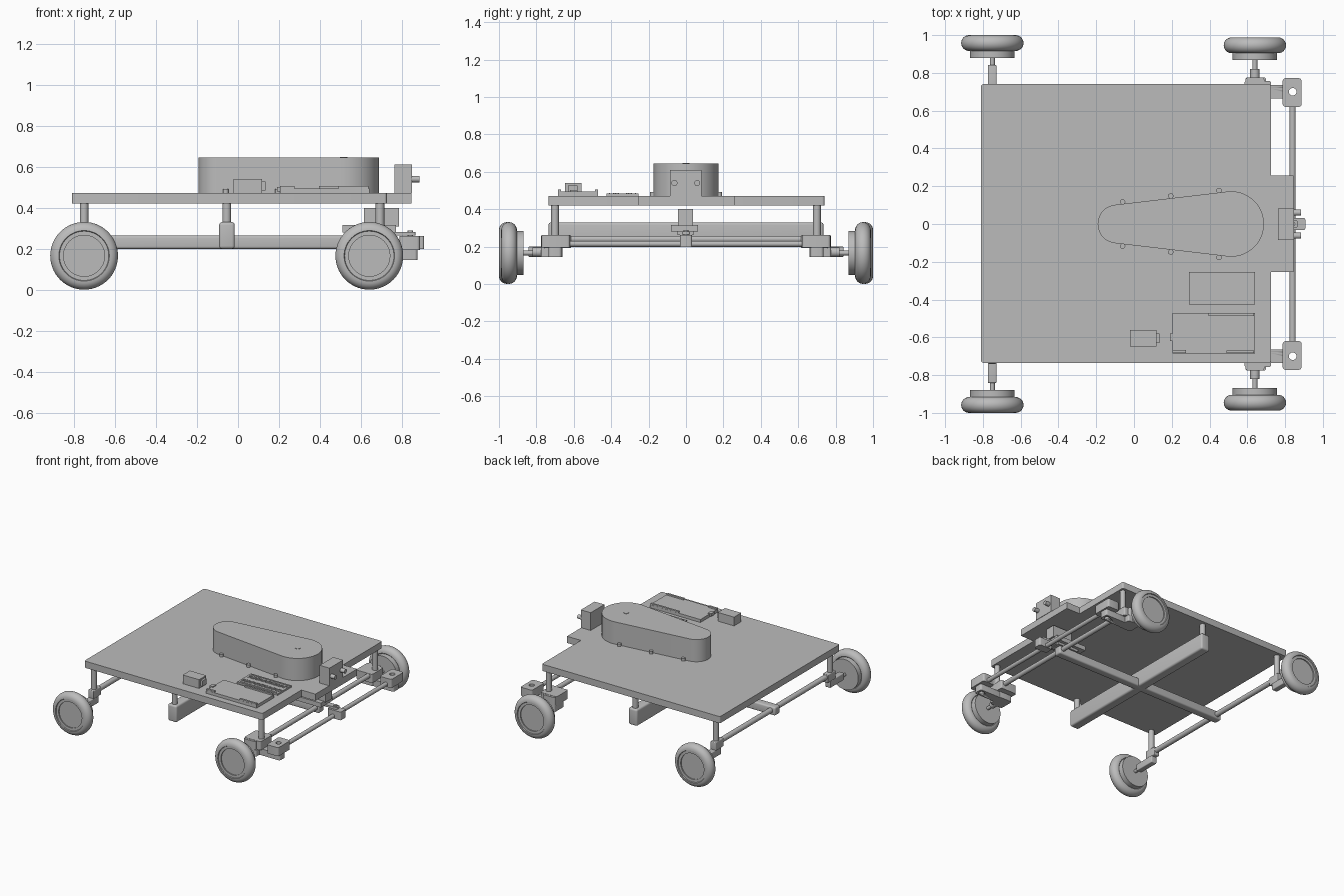
import bpy, bmesh, math
from mathutils import Vector, Matrix

if "Cube" in bpy.data.objects:
    bpy.data.objects.remove(bpy.data.objects["Cube"])

grey = bpy.data.materials.new("plain grey")
grey.use_nodes = True
COLOUR = (0.5, 0.5, 0.5, 1)
grey.diffuse_color = COLOUR
grey.node_tree.nodes["Principled BSDF"].inputs["Base Color"].default_value = COLOUR


def finish(name, bm, smooth=False):
    bmesh.ops.recalc_face_normals(bm, faces=bm.faces)
    mesh = bpy.data.meshes.new(name)
    bm.to_mesh(mesh)
    bm.free()
    mesh.materials.append(grey)
    obj = bpy.data.objects.new(name, mesh)
    bpy.context.collection.objects.link(obj)
    if smooth:
        bpy.ops.object.select_all(action='DESELECT')
        obj.select_set(True)
        bpy.context.view_layer.objects.active = obj
        bpy.ops.object.shade_smooth_by_angle(angle=math.radians(35))
    return obj


def add_box(bm, x, y, z):
    lo, hi = Vector((x[0], y[0], z[0])), Vector((x[1], y[1], z[1]))
    size = hi - lo
    m = Matrix.Translation((lo + hi) / 2) @ Matrix.Diagonal((abs(size.x), abs(size.y), abs(size.z), 1))
    return bmesh.ops.create_cube(bm, size=1, matrix=m)["verts"]


def box(name, x, y, z, bevel=0, axis=None):
    """Box from ranges; bevels every edge, or only those along one axis."""
    bm = bmesh.new()
    add_box(bm, x, y, z)
    if bevel:
        edges = [e for e in bm.edges if axis is None
                 or abs((e.verts[0].co - e.verts[1].co)[axis]) > 1e-5]
        bmesh.ops.bevel(bm, geom=edges, offset=bevel, segments=4, profile=0.5, affect='EDGES')
    return finish(name, bm, bevel > 0)


def rod(name, start, end, radius):
    a, b = Vector(start), Vector(end)
    d = b - a
    m = Matrix.Translation((a + b) / 2) @ d.to_track_quat('Z', 'Y').to_matrix().to_4x4()
    bm = bmesh.new()
    bmesh.ops.create_cone(bm, cap_ends=True, segments=32, radius1=radius, radius2=radius,
                          depth=d.length, matrix=m)
    return finish(name, bm, True)


def drill(obj, cutter):
    mod = obj.modifiers.new("hole", 'BOOLEAN')
    mod.operation, mod.solver, mod.object = 'DIFFERENCE', 'EXACT', cutter
    bpy.context.view_layer.objects.active = obj
    bpy.ops.object.modifier_apply(modifier=mod.name)


def prism(name, outline, z0, z1):
    bm = bmesh.new()
    face = bm.faces.new([bm.verts.new((x, y, z0)) for x, y in outline])
    top = bmesh.ops.extrude_face_region(bm, geom=[face])["geom"]
    bmesh.ops.translate(bm, vec=(0, 0, z1 - z0), verts=[v for v in top if isinstance(v, bmesh.types.BMVert)])
    return finish(name, bm, True)


def wheel(name, x, y, z, side):
    """Lathed tyre, rim and inner hub; y is the outer face."""
    tyre = [(0.123 + 0.042 * math.cos(a), -0.042 + 0.042 * math.sin(a))
            for a in (math.radians(-90 + 15 * i) for i in range(13))]
    profile = ([(0, -0.12), (0.118, -0.12), (0.118, -0.08)] + tyre
               + [(0.12, -0.006), (0.1, -0.006), (0.1, -0.014), (0, -0.014)])
    bm = bmesh.new()
    verts = [bm.verts.new((x + r, y + side * t, z)) for r, t in profile]
    edges = [bm.edges.new(pair) for pair in zip(verts, verts[1:])]
    bmesh.ops.spin(bm, geom=verts + edges, cent=(x, y, z), axis=(0, 1, 0),
                   angle=2 * math.pi, steps=56)
    bmesh.ops.remove_doubles(bm, verts=bm.verts, dist=0.0002)
    return finish(name, bm, True)


# Deck with front tab
DECK = 0.472
box("deck", (-0.81, 0.725), (-0.735, 0.74), (0.42, DECK), 0.012, 2)
box("deck_tab", (0.7, 0.845), (-0.255, 0.258), (0.42, DECK))

# Teardrop housing: large arc at one end, small arc at the other
big_x, big_r, small_x, small_r = 0.515, 0.173, -0.09, 0.102
tilt = math.acos((big_r - small_r) / (big_x - small_x))
outline = []
for cx, r, start, end in ((big_x, big_r, tilt - math.pi, math.pi - tilt),
                          (small_x, small_r, math.pi - tilt, math.pi + tilt)):
    for i in range(33):
        a = start + (end - start) * i / 32
        outline.append((cx + r * math.cos(a), r * math.sin(a)))
prism("housing", outline, DECK, 0.645)
rod("housing_pivot", (big_x, 0, 0.64), (big_x, 0, 0.648), 0.018)
for s in (-1, 1):
    for x, y in ((-0.06, 0.117), (0.195, 0.149), (0.45, 0.178)):
        rod("housing_screw", (x, s * y, DECK), (x, s * y, 0.492), 0.014)

# Distance sensor
box("sensor_body", (0.763, 0.848), (-0.085, 0.083), (DECK, 0.61))
for y in (-0.062, 0.06):
    rod("sensor_eye", (0.84, y, 0.54), (0.885, y, 0.54), 0.016)

# Breadboard with rows of contacts
box("breadboard", (0.29, 0.64), (-0.425, -0.255), (DECK, 0.485))
bm = bmesh.new()
for y in (-0.305, -0.375):
    for row in (-0.012, 0, 0.012):
        for i in range(30):
            x = 0.305 + i * 0.011
            add_box(bm, (x, x + 0.006), (y + row - 0.004, y + row + 0.004), (0.484, 0.488))
finish("breadboard_contacts", bm)
for y in (-0.27, -0.41):
    box("breadboard_rail", (0.3, 0.63), (y - 0.003, y + 0.003), (0.484, 0.488))

# Controller board
box("controller_board", (0.205, 0.64), (-0.685, -0.47), (DECK, 0.495))
box("header_long", (0.395, 0.635), (-0.486, -0.471), (0.49, 0.506))
box("header_short", (0.49, 0.635), (-0.684, -0.669), (0.49, 0.506))
box("power_jack", (0.205, 0.275), (-0.684, -0.668), (0.49, 0.506))
box("usb_port", (0.19, 0.218), (-0.62, -0.58), (0.48, 0.502))

# Battery
box("battery", (-0.022, 0.118), (-0.648, -0.56), (DECK, 0.54))
box("battery_terminal", (0.118, 0.135), (-0.63, -0.58), (0.485, 0.528))

# Underbody cross beams
box("cross_beam", (-0.092, -0.016), (-0.735, 0.735), (0.2, 0.33), 0.014)
box("spine_beam", (-0.79, 0.72), (-0.032, 0.032), (0.2, 0.265), 0.012)

# Cross rods
rod("rear_rod", (-0.75, -0.7, 0.235), (-0.75, 0.7, 0.235), 0.02)
rod("front_rod", (0.69, -0.7, 0.24), (0.69, 0.7, 0.24), 0.018)
rod("tie_rod", (0.84, -0.65, 0.215), (0.84, 0.65, 0.215), 0.016)
box("tie_rod_centre", (0.795, 0.907), (-0.032, 0.032), (0.198, 0.262), 0.01, 2)

# Steering servo
box("servo_flange", (0.51, 0.77), (-0.08, 0.065), (0.28, 0.315))
box("servo_base", (0.56, 0.74), (-0.045, 0.04), (0.262, 0.285))
box("servo_body", (0.615, 0.785), (-0.042, 0.038), (0.31, 0.4))
box("servo_horn", (0.72, 0.865), (-0.022, 0.022), (0.266, 0.282), 0.01, 2)
rod("horn_pin", (0.84, 0, 0.25), (0.84, 0, 0.29), 0.014)

for s in (-1, 1):
    def across(a, b):
        return (min(s * a, s * b), max(s * a, s * b))

    # Posts holding up the deck
    for x, z in ((-0.75, 0.2), (-0.055, 0.32), (0.692, 0.25)):
        rod("deck_post", (x, s * 0.7, z), (x, s * 0.7, 0.43), 0.021)

    # Rear wheel mount
    box("rear_mount", (-0.774, -0.728), across(0.64, 0.74), (0.195, 0.26), 0.006)
    box("rear_arm", (-0.774, -0.728), across(0.67, 0.842), (0.145, 0.2), 0.006)
    rod("rear_axle", (-0.75, s * 0.8, 0.166), (-0.75, s * 0.95, 0.166), 0.013)
    wheel("rear_wheel", -0.75, s * 1.0, 0.166, s)

    # Front steering knuckle
    box("front_mount", (0.585, 0.725), across(0.615, 0.758), (0.193, 0.26), 0.012, 2)
    box("knuckle_pivot", (0.59, 0.69), across(0.69, 0.775), (0.193, 0.258), 0.012, 2)
    box("knuckle", (0.59, 0.7), across(0.66, 0.775), (0.145, 0.195), 0.01, 2)
    arm = box("steering_arm", (0.68, 0.875), across(0.665, 0.735), (0.145, 0.195), 0.015, 2)
    tie_end = box("tie_rod_end", (0.787, 0.887), across(0.62, 0.772), (0.195, 0.262), 0.015, 2)
    cutter = rod("pin_cutter", (0.84, s * 0.7, 0.1), (0.84, s * 0.7, 0.3), 0.02)
    drill(arm, cutter)
    drill(tie_end, cutter)
    bpy.data.objects.remove(cutter)
    rod("axle_collar", (0.64, s * 0.76, 0.17), (0.64, s * 0.82, 0.17), 0.025)
    rod("front_axle", (0.64, s * 0.8, 0.166), (0.64, s * 0.95, 0.166), 0.013)
    wheel("front_wheel", 0.64, s * 0.988, 0.166, s)
